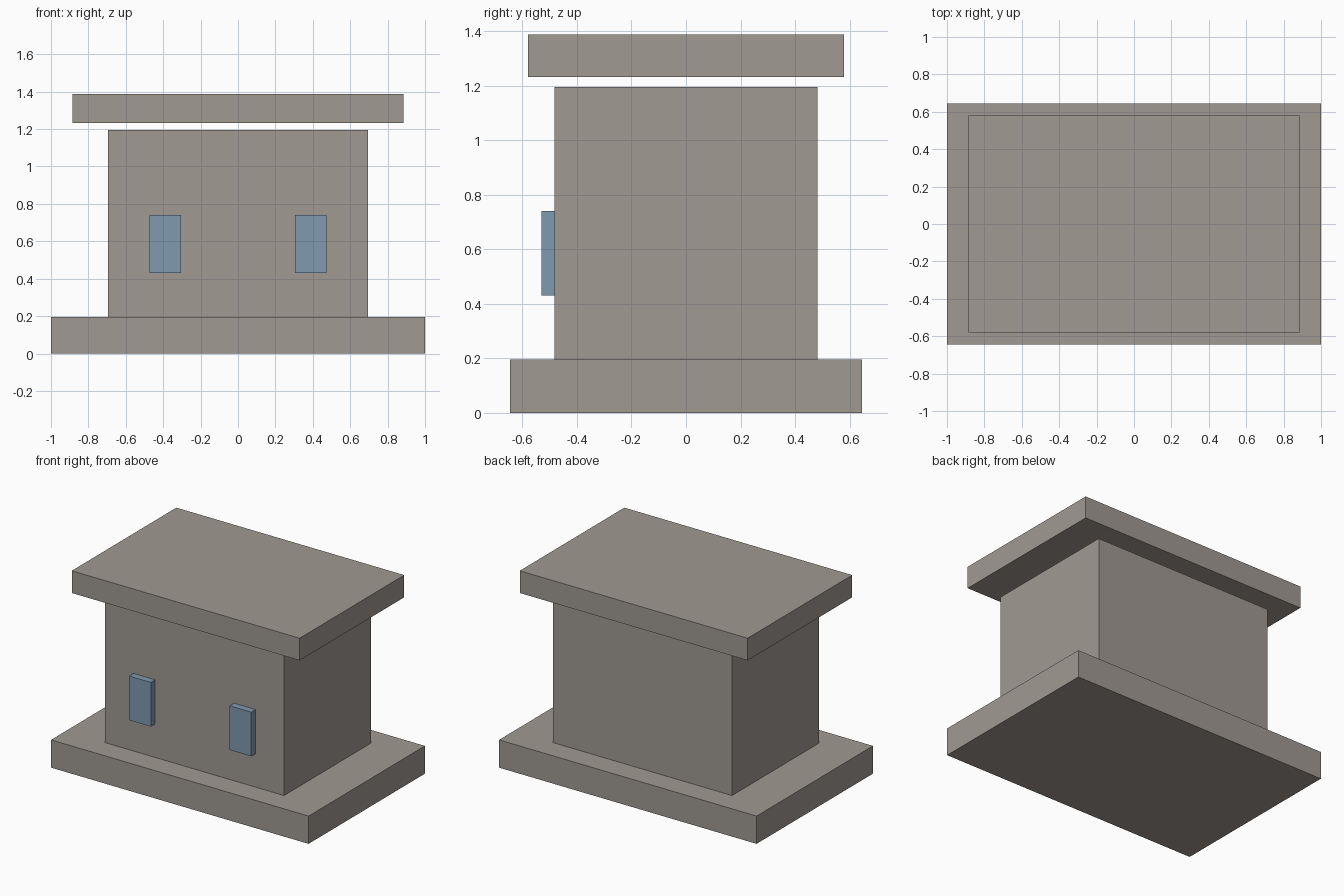
import bpy

cube = bpy.data.objects.get("Cube")
if cube:
    bpy.data.objects.remove(cube, do_unlink=True)


def make_material(name, rgb):
    mat = bpy.data.materials.new(name)
    mat.use_nodes = True
    color = (*rgb, 1.0)
    mat.diffuse_color = color
    mat.node_tree.nodes["Principled BSDF"].inputs["Base Color"].default_value = color
    return mat


def box(name, x, y, z, mat):
    """Box spanning the (low, high) range on each axis."""
    spans = (x, y, z)
    bpy.ops.mesh.primitive_cube_add(size=1, location=[(a + b) / 2 for a, b in spans])
    obj = bpy.context.object
    obj.name = name
    obj.scale = [b - a for a, b in spans]
    bpy.ops.object.transform_apply(location=False, rotation=False, scale=True)
    obj.data.materials.append(mat)
    return obj


stone = make_material("warm grey stone", (0.35, 0.32, 0.285))
glass = make_material("blue window glass", (0.215, 0.32, 0.43))

# Foundation slab, walls and the flat roof floating just above them
box("foundation", (-1, 1), (-0.645, 0.645), (0, 0.195), stone)
box("walls", (-0.695, 0.695), (-0.482, 0.482), (0.195, 1.195), stone)
box("roof_slab", (-0.885, 0.885), (-0.58, 0.58), (1.232, 1.388), stone)

# Pair of windows standing out from the front wall
for side, cx in (("right", -0.39), ("left", 0.39)):
    box(side + "_window", (cx - 0.084, cx + 0.084), (-0.53, -0.48), (0.43, 0.74), glass)
